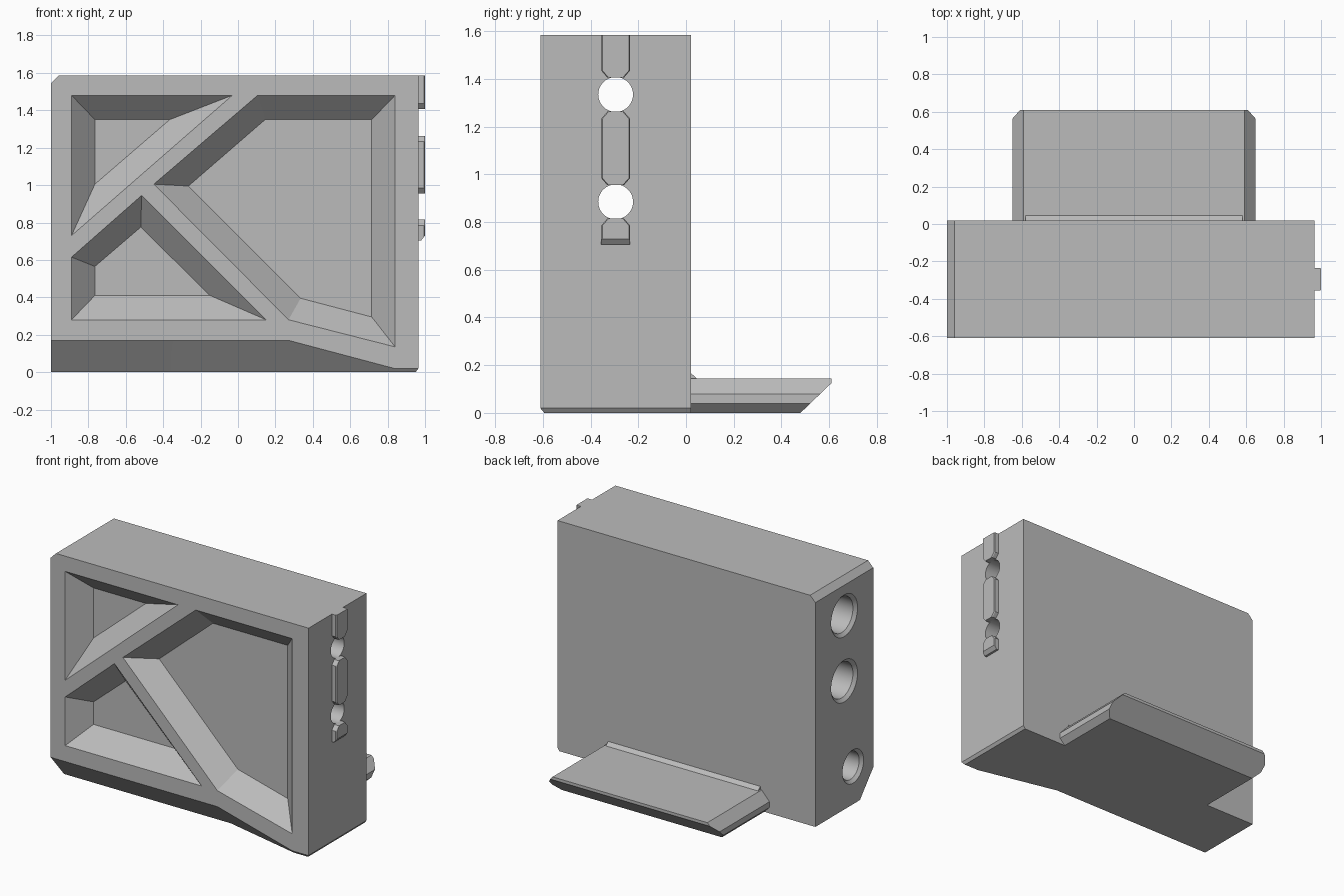
import bpy, bmesh, math

if "Cube" in bpy.data.objects:
    bpy.data.objects.remove(bpy.data.objects["Cube"], do_unlink=True)

grey = bpy.data.materials.new("mid_grey")
grey.use_nodes = True
COLOUR = (0.5, 0.5, 0.5, 1)
grey.diffuse_color = COLOUR
grey.node_tree.nodes["Principled BSDF"].inputs["Base Color"].default_value = COLOUR


def loft(name, rings):
    """Closed solid through matching rings of points."""
    bm = bmesh.new()
    loops = [[bm.verts.new(p) for p in ring] for ring in rings]
    n = len(loops[0])
    for a, b in zip(loops, loops[1:]):
        for i in range(n):
            j = (i + 1) % n
            bm.faces.new((a[i], a[j], b[j], b[i]))
    bm.faces.new(loops[0])
    bm.faces.new(loops[-1])
    bmesh.ops.recalc_face_normals(bm, faces=bm.faces)
    mesh = bpy.data.meshes.new(name)
    bm.to_mesh(mesh)
    bm.free()
    mesh.materials.append(grey)
    obj = bpy.data.objects.new(name, mesh)
    bpy.context.collection.objects.link(obj)
    return obj


def along_y(points, y):
    return [(x, y, z) for x, z in points]


def along_x(points, x):
    return [(x, y, z) for y, z in points]


def circle(y, z, r, x, n=48):
    return [(x, y + r * math.cos(math.tau * i / n), z + r * math.sin(math.tau * i / n))
            for i in range(n)]


def cut(target, cutter):
    cutter.hide_render = True
    mod = target.modifiers.new("cut", "BOOLEAN")
    mod.operation, mod.solver, mod.object = "DIFFERENCE", "EXACT", cutter
    bpy.context.view_layer.objects.active = target
    bpy.ops.object.modifier_apply(modifier=mod.name)
    bpy.data.objects.remove(cutter, do_unlink=True)


FRONT, BACK, LEFT = -0.61, 0.02, 0.965

# Main block with a clipped top corner
outline = [(-1, 0), (0.95, 0), (LEFT, 0.02), (LEFT, 1.585), (-0.96, 1.585), (-1, 1.545)]
body = loft("body", [along_y(outline, FRONT), along_y(outline, BACK)])

# Chamfer along the lower front edge, fading out towards the left side
stations = [(-1.1, 1), (0.27, 1), (0.84, 0.11), (1.1, 0.11)]
cut(body, loft("chamfer_cutter", [
    along_x([(FRONT, 0.17 * s), (FRONT + 0.145 * s, 0),
             (FRONT + 0.145 * s, -0.1), (FRONT - 0.1, -0.1), (FRONT - 0.1, 0.17 * s)], x)
    for x, s in stations]))

# Three sloped pockets between the diagonal ribs: front outline, floor outline
pockets = [
    ([(-0.89, 1.48), (-0.03, 1.48), (-0.89, 0.73)],
     [(-0.765, 1.35), (-0.365, 1.35), (-0.765, 1.005)]),
    ([(-0.89, 0.615), (-0.515, 0.945), (0.15, 0.28), (-0.89, 0.28)],
     [(-0.765, 0.565), (-0.52, 0.775), (-0.15, 0.41), (-0.765, 0.41)]),
    ([(-0.45, 1.005), (0.105, 1.48), (0.84, 1.48), (0.84, 0.135), (0.27, 0.28)],
     [(-0.265, 0.995), (0.145, 1.35), (0.715, 1.35), (0.715, 0.295), (0.335, 0.395)]),
]
for outer, inner in pockets:
    cut(body, loft("pocket_cutter", [along_y(outer, FRONT - 0.1), along_y(outer, FRONT),
                                     along_y(inner, FRONT + 0.13)]))

# Stepped through holes, and one blind hole below
for z in (1.335, 0.885):
    cut(body, loft("hole_cutter", [circle(-0.295, z, r, x) for x, r in (
        (-1.1, 0.144), (-1, 0.144), (-0.98, 0.122), (0.2, 0.122), (0.2001, 0.073), (1.1, 0.073))]))
cut(body, loft("blind_hole_cutter", [circle(-0.39, 0.26, r, x) for x, r in (
    (-1.1, 0.115), (-1, 0.115), (-0.98, 0.095), (-0.4, 0.095))]))

# Raised rail segments on the left side, pointed where they meet the holes
Y, W, TIP = -0.295, 0.061, 0.035


def rail(name, low, high, low_tip, high_tip, lip=0.0):
    def ring(x, inset, lift):
        w, t = W - inset, TIP - inset
        lw, hw = (t if low_tip else w), (t if high_tip else w)
        low_z, high_z = low + lift, high
        a = low + 0.03 if low_tip else low_z + 0.005
        b = high - 0.03 if high_tip else high_z - 0.005
        return along_x([(Y - lw, low_z), (Y + lw, low_z), (Y + w, a), (Y + w, b),
                        (Y + hw, high_z), (Y - hw, high_z), (Y - w, b), (Y - w, a)], x)
    return loft(name, [ring(LEFT, 0, 0), ring(0.98, 0, 0), ring(0.994, 0, lip * 0.7),
                       ring(1.0, 0.005, lip)])


rail("upper_rail", 1.406, 1.585, True, False)
rail("middle_rail", 0.955, 1.263, True, True)
rail("lower_rail", 0.705, 0.815, False, True, 0.025)

# Foot projecting from the back, with bevelled sides and an undercut tip
half = [(0.61, 0), (0.65, 0.04), (0.65, 0.08), (0.59, 0.145)]
section = half + [(-x, z) for x, z in reversed(half)]
foot = loft("foot", [along_y(section, BACK), along_y(section, 0.61)])
tip = [(0.48, 0), (0.61, 0.125), (0.7, 0.2115), (0.7, -0.1), (0.376, -0.1)]
cut(foot, loft("tip_cutter", [along_x(tip, -0.8), along_x(tip, 0.8)]))

# Small sloped fillet where the foot meets the block
fillet = [(BACK, 0.145), (0.045, 0.145), (BACK, 0.167)]
loft("foot_fillet", [along_x(fillet, -0.58), along_x(fillet, 0.58)])

# Smooth the hole walls only
bpy.ops.object.select_all(action="DESELECT")
body.select_set(True)
bpy.context.view_layer.objects.active = body
bpy.ops.object.shade_smooth_by_angle(angle=math.radians(20))
